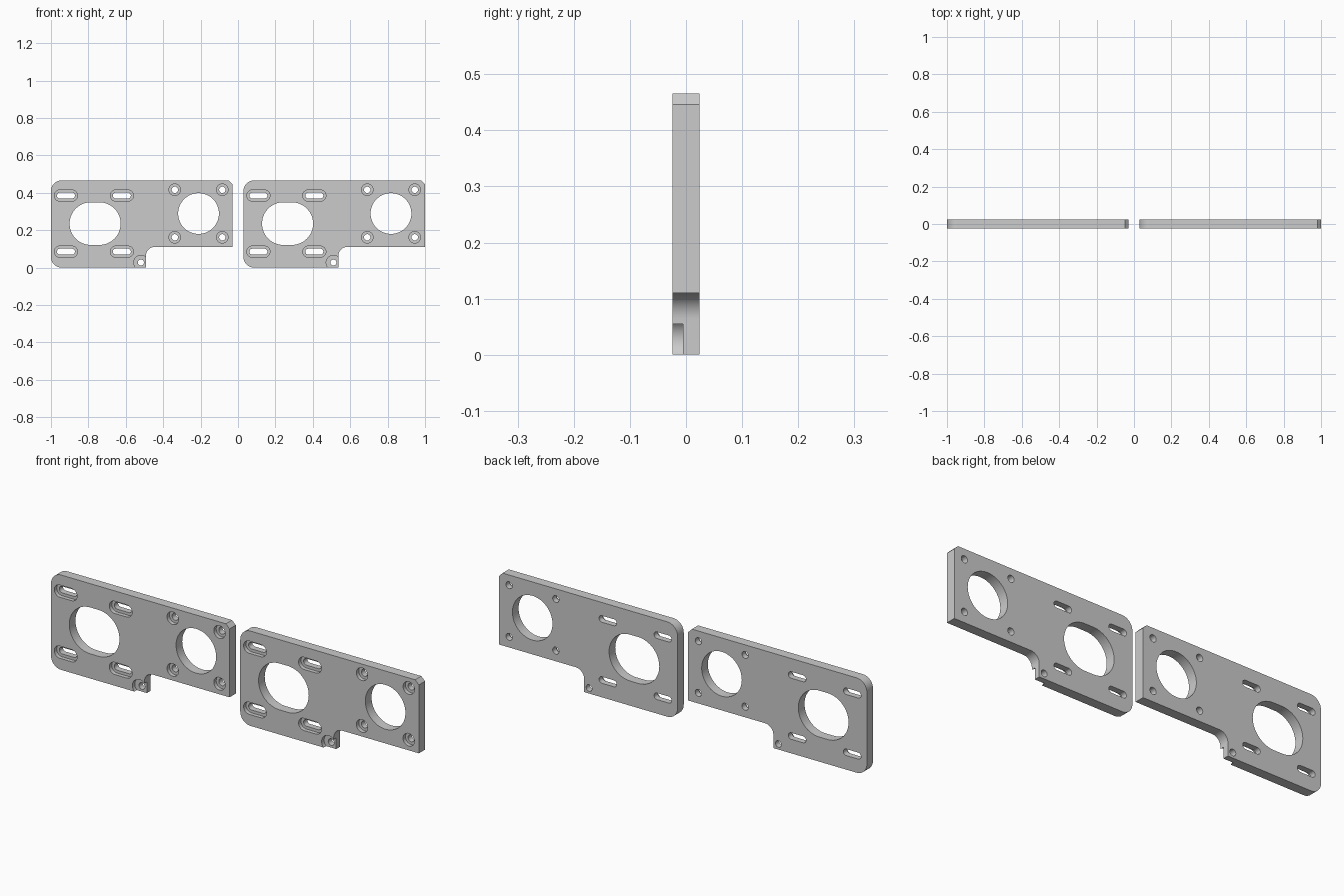
import bpy, bmesh
from math import cos, sin, pi, radians

if "Cube" in bpy.data.objects:
    bpy.data.objects.remove(bpy.data.objects["Cube"])

T = 0.024            # half thickness
STEP_Y = -0.005      # floor of the counterbores


def arc(cx, cz, r, a0, a1, n=12):
    return [(cx + r * cos(radians(a0 + (a1 - a0) * i / n)),
             cz + r * sin(radians(a0 + (a1 - a0) * i / n))) for i in range(n + 1)]


def slot(cx, cz, r, d, n=20):
    """Closed slot outline; d is half the distance between the end centres."""
    if d == 0:
        return [(cx + r * cos(2 * pi * i / (2 * n)), cz + r * sin(2 * pi * i / (2 * n)))
                for i in range(2 * n)]
    return arc(cx + d, cz, r, -90, 90, n) + arc(cx - d, cz, r, 90, 270, n)


def prism_object(name, outlines, y0, y1):
    """Extrude each closed xz outline from y0 to y1."""
    bm = bmesh.new()
    for pts in outlines:
        a = [bm.verts.new((x, y0, z)) for x, z in pts]
        b = [bm.verts.new((x, y1, z)) for x, z in pts]
        bm.faces.new(a)
        bm.faces.new(b[::-1])
        n = len(pts)
        for i in range(n):
            j = (i + 1) % n
            bm.faces.new((a[j], a[i], b[i], b[j]))
    bmesh.ops.recalc_face_normals(bm, faces=bm.faces)
    me = bpy.data.meshes.new(name)
    bm.to_mesh(me)
    bm.free()
    ob = bpy.data.objects.new(name, me)
    bpy.context.collection.objects.link(ob)
    return ob


# Plate outline: rounded left corners, filleted step, chamfered top right
L, R, TOP, STEP_X, STEP_Z = -1.0, -0.029, 0.466, -0.492, 0.11
rc, rf, ch = 0.056, 0.046, 0.02
outline = (arc(L + rc, rc, rc, 180, 270) + [(STEP_X, 0)]
           + arc(STEP_X + rf, STEP_Z - rf, rf, 180, 90)
           + [(R, STEP_Z), (R, TOP - ch), (R - ch, TOP)]
           + arc(L + rc, TOP - rc, rc, 90, 180))
plate = prism_object("left_mounting_plate", [outline], -T, T)

# Through holes and front counterbores
through = [slot(-0.764, 0.235, 0.114, 0.0225, 32), slot(-0.211, 0.289, 0.109, 0, 32)]
bores = []
for x in (-0.92, -0.621):
    for z in (0.085, 0.385):
        through.append(slot(x, z, 0.016, 0.032))
        bores.append(slot(x, z, 0.03, 0.032))
for x in (-0.338, -0.084):
    for z in (0.162, 0.416):
        through.append(slot(x, z, 0.017, 0))
        bores.append(slot(x, z, 0.031, 0))

# Corner screw hole, its bore breaks out of the two edges
through.append(slot(-0.519, 0.027, 0.016, 0))
bores.append(slot(-0.519, 0.027, 0.0385, 0))

cutters = [prism_object("hole_cutter", through, -0.1, 0.1),
           prism_object("bore_cutter", bores, -0.1, STEP_Y)]
for c in cutters:
    c.hide_render = True
    m = plate.modifiers.new("cut", 'BOOLEAN')
    m.operation, m.solver, m.object = 'DIFFERENCE', 'EXACT', c

# Bake the cuts and remove the cutters
bpy.context.view_layer.update()
dg = bpy.context.evaluated_depsgraph_get()
mesh = bpy.data.meshes.new_from_object(plate.evaluated_get(dg))
plate.modifiers.clear()
plate.data = mesh
for c in cutters:
    bpy.data.objects.remove(c)

# Smooth the curved walls, keep edges crisp
bpy.ops.object.select_all(action='DESELECT')
bpy.context.view_layer.objects.active = plate
plate.select_set(True)
bpy.ops.object.shade_smooth_by_angle(angle=radians(25))

# Second identical plate
twin = plate.copy()
twin.name = "right_mounting_plate"
twin.location.x = 1.029
bpy.context.collection.objects.link(twin)
